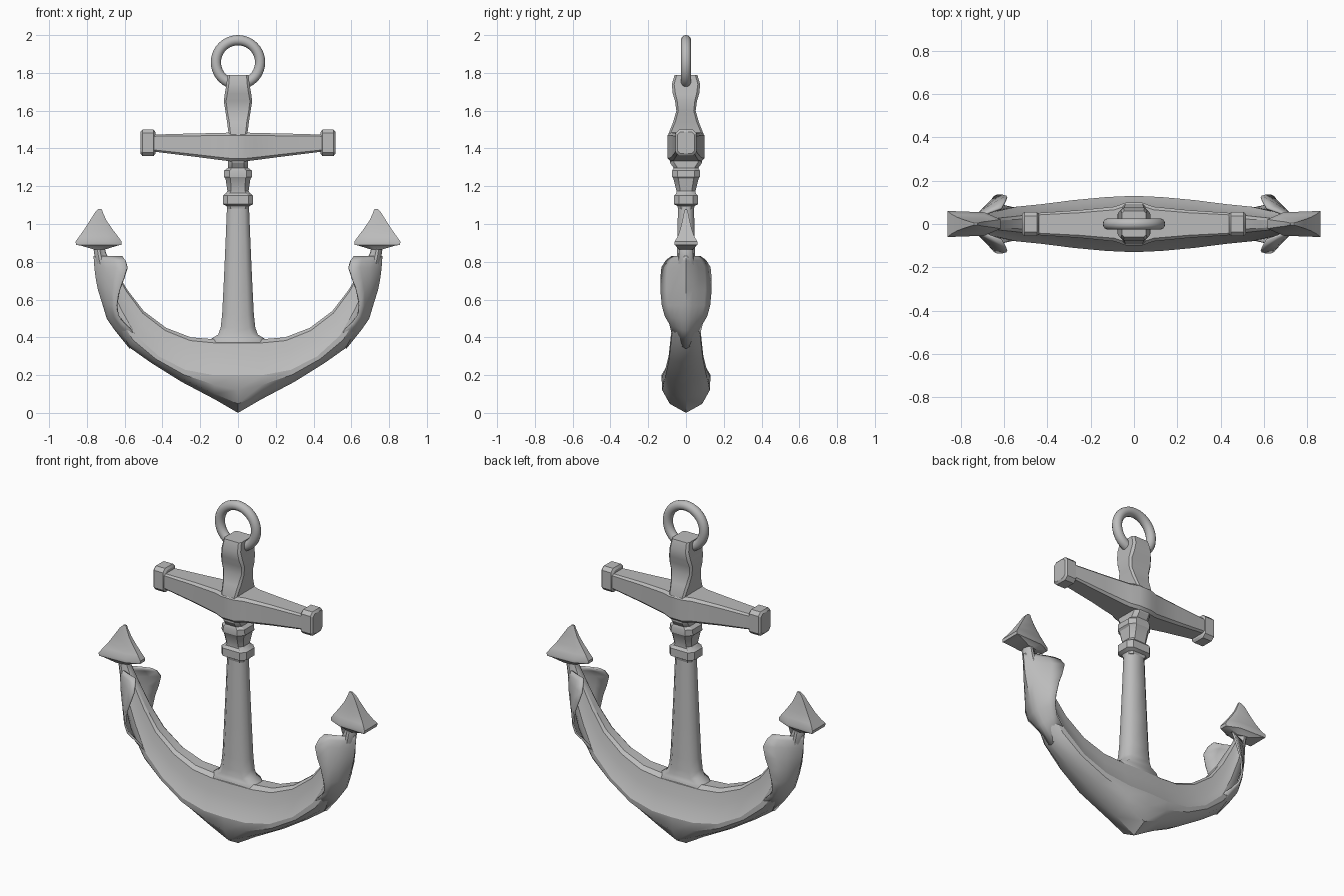
import bpy, bmesh, math
from mathutils import Vector

if "Cube" in bpy.data.objects:
    bpy.data.objects.remove(bpy.data.objects["Cube"], do_unlink=True)

iron = bpy.data.materials.new("grey iron")
iron.use_nodes = True
GREY = (0.5, 0.5, 0.5, 1)
iron.diffuse_color = GREY
iron.node_tree.nodes["Principled BSDF"].inputs["Base Color"].default_value = GREY


def finish(obj, angle):
    obj.data.materials.append(iron)
    bpy.ops.object.select_all(action="DESELECT")
    obj.select_set(True)
    bpy.context.view_layer.objects.active = obj
    bpy.ops.object.shade_smooth_by_angle(angle=math.radians(angle))
    return obj


def loft(name, rings, closed=True, angle=30):
    """Skin a list of equal-length point rings; closed rings get end caps."""
    bm = bmesh.new()
    rows = [[bm.verts.new(p) for p in ring] for ring in rings]
    n = len(rows[0])
    for a, b in zip(rows, rows[1:]):
        for i in range(n if closed else n - 1):
            j = (i + 1) % n
            bm.faces.new((a[i], a[j], b[j], b[i]))
    if closed:
        bm.faces.new(rows[0])
        bm.faces.new(rows[-1])
    bmesh.ops.recalc_face_normals(bm, faces=bm.faces)
    mesh = bpy.data.meshes.new(name)
    bm.to_mesh(mesh)
    bm.free()
    obj = bpy.data.objects.new(name, mesh)
    bpy.context.collection.objects.link(obj)
    return finish(obj, angle)


def octagon(a, b, cut):
    c = cut * min(a, b)
    return [(a, c - b), (a, b - c), (a - c, b), (c - a, b),
            (-a, b - c), (-a, c - b), (c - a, -b), (a - c, -b)]


def upright(name, rows, cut, angle=30):
    """Rows of (z, half width, half depth)."""
    return loft(name, [[(x, y, z) for x, y in octagon(hx, hy, cut)]
                       for z, hx, hy in rows], angle=angle)


def crossbar(name, rows, cut, angle=30):
    """Rows of (x, centre z, half height, half depth)."""
    return loft(name, [[(x, y, zc + z) for y, z in octagon(hy, hz, cut)]
                       for x, zc, hz, hy in rows], angle=angle)


# Ring
bpy.ops.mesh.primitive_torus_add(major_segments=40, minor_segments=14,
                                 major_radius=0.117, minor_radius=0.027,
                                 location=(0, 0, 1.856), rotation=(math.pi / 2, 0, 0))
ring = bpy.context.object
ring.name = "ring"
finish(ring, 60)

# Shank head, collars and shaft
upright("shank_head", [(1.38, .05, .09), (1.48, .05, .092), (1.54, .058, .068),
                       (1.60, .067, .051), (1.65, .075, .058), (1.69, .07, .07),
                       (1.74, .061, .075), (1.79, .056, .06)], 0.2)
upright("shank_collars", [(1.08, .055, .042), (1.095, .06, .046), (1.105, .08, .063),
                          (1.15, .08, .063), (1.165, .062, .05), (1.175, .056, .05),
                          (1.24, .066, .067), (1.25, .075, .073), (1.283, .073, .073),
                          (1.297, .054, .066), (1.325, .054, .085), (1.36, .054, .085)], 0.4)
upright("shank_shaft", [(.28, .15, .064), (.36, .16, .062), (.395, .138, .06),
                        (.415, .105, .059), (.45, .092, .058), (.52, .084, .056),
                        (.7, .075, .052), (.9, .066, .047), (1.1, .058, .042)], 0.6, 50)

# Stock with a swollen middle
half = [(.04, 1.408, .076, .098), (.09, 1.41, .072, .08),
        (.25, 1.419, .06, .064), (.46, 1.429, .044, .05)]
crossbar("stock", [(-x, *r) for x, *r in reversed(half)] + half, 0.2)
for side, s in (("left", 1), ("right", -1)):
    crossbar(side + "_stock_cap", [(s * .438, 1.43, .058, .045), (s * .447, 1.43, .07, .055),
                                   (s * .506, 1.43, .07, .055),
                                   (s * .516, 1.43, .058, .045)], 0.35)

# Crescent arms: inner edge, widest ridge, outer keel (x, z each) and half width
stations = [
    ((0, .39), (0, .2), (0, 0), .13),
    ((.13, .39), (.13, .2), (.12, .07), .124),
    ((.25, .40), (.28, .228), (.3, .165), .11),
    ((.38, .45), (.42, .3), (.46, .265), .092),
    ((.5, .54), (.54, .41), (.58, .35), .08),
    ((.585, .65), (.62, .55), (.677, .49), .062),
    ((.65, .76), (.68, .69), (.727, .65), .05),
    ((.69, .83), (.72, .81), (.755, .8), .04),
    ((.70, .85), (.73, .855), (.764, .86), .038),
    ((.71, .89), (.73, .89), (.75, .89), .03)]


def arm_ring(s, inner, ridge, keel, w):
    i, r, k = (Vector((s * p[0], 0, p[1])) for p in (inner, ridge, keel))
    y = Vector((0, w, 0))
    side = [(i, .3), (i.lerp(r, .1), .5), (i.lerp(r, .45), .63), (i.lerp(r, .8), .83),
            (r, 1), (r.lerp(k, .4), .97), (r.lerp(k, .76), .66)]
    return ([p + y * f for p, f in side] + [k]
            + [p - y * f for p, f in reversed(side)])


loft("arms", [arm_ring(-1, *st) for st in reversed(stations)]
     + [arm_ring(1, *st) for st in stations[1:]], angle=32)

# Curled flukes: spine x and z, edge x and z, half width
fluke = [(.57, .343, .555, .43, .074), (.648, .44, .605, .475, .086),
         (.69, .5, .635, .515, .11), (.711, .57, .643, .57, .125),
         (.736, .65, .628, .65, .132), (.748, .71, .605, .71, .132),
         (.755, .765, .586, .77, .126), (.758, .805, .596, .807, .102),
         (.76, .83, .612, .828, .072)]
# Arrow tips: z, inner x, shoulder x, outer x, inner half depth, outer half depth
tip = [(.865, .705, .73, .762, .025, .038), (.885, .64, .70, .83, .022, .054),
       (.89, .618, .69, .858, .022, .06), (.907, .616, .69, .86, .022, .06),
       (.935, .636, .69, .84, .018, .044), (.97, .663, .695, .815, .014, .031),
       (1.02, .697, .71, .783, .01, .019), (1.06, .715, .722, .758, .006, .011),
       (1.08, .722, .728, .738, .004, .005)]
for side, s in (("left", 1), ("right", -1)):
    rows = []
    for sx, sz, ex, ez, w in fluke:
        spine, edge = Vector((s * sx, 0, sz)), Vector((s * ex, 0, ez))
        rows.append([spine.lerp(edge, abs(f / 4) ** 1.5) + Vector((0, w * f / 4, 0))
                     for f in range(-4, 5)])
    shell = loft(side + "_fluke", rows, closed=False, angle=35)
    thick = shell.modifiers.new("thickness", "SOLIDIFY")
    thick.thickness = 0.01
    thick.offset = 0
    loft(side + "_tip", [[(s * a, -p, z), (s * b, -q * .9, z), (s * c, -q, z),
                          (s * c, q, z), (s * b, q * .9, z), (s * a, p, z)]
                         for z, a, b, c, p, q in tip], angle=28)
